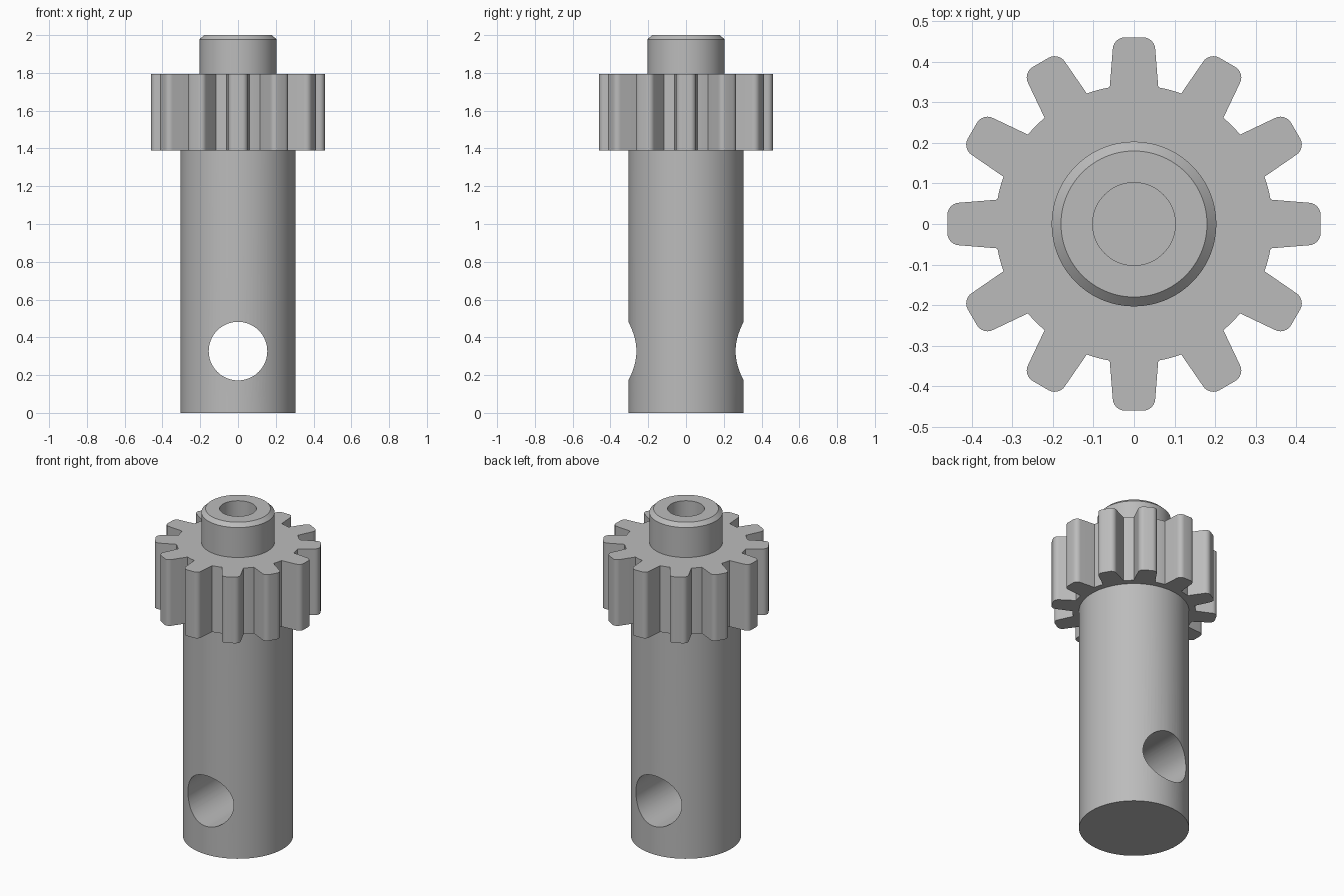
import bpy, bmesh, math
from mathutils import Matrix, Vector

if "Cube" in bpy.data.objects:
    bpy.data.objects.remove(bpy.data.objects["Cube"], do_unlink=True)

steel = bpy.data.materials.new("plain grey steel")
steel.use_nodes = True
GREY = (0.5, 0.5, 0.5, 1)
steel.diffuse_color = GREY
steel.node_tree.nodes["Principled BSDF"].inputs["Base Color"].default_value = GREY

TEETH = 12
GEAR_BOTTOM, GEAR_TOP = 1.39, 1.795
SHAFT_R, COLLAR_R, BORE_R = 0.305, 0.203, 0.102
HOLE_R, HOLE_Z = 0.155, 0.327


def add_object(name, bm):
    bmesh.ops.recalc_face_normals(bm, faces=bm.faces)
    mesh = bpy.data.meshes.new(name)
    bm.to_mesh(mesh)
    bm.free()
    mesh.materials.append(steel)
    obj = bpy.data.objects.new(name, mesh)
    bpy.context.collection.objects.link(obj)
    return obj


def cylinder(name, radius, depth, matrix, sides=96):
    bm = bmesh.new()
    bmesh.ops.create_cone(bm, cap_ends=True, segments=sides, radius1=radius,
                          radius2=radius, depth=depth, matrix=matrix)
    return add_object(name, bm)


def lathe(name, profile, sides=96):
    """Turned solid; every ring is joined to the next and the ends are capped."""
    bm = bmesh.new()
    rings = [[bm.verts.new((r * math.cos(math.tau * i / sides),
                            r * math.sin(math.tau * i / sides), z))
              for i in range(sides)] for r, z in profile]
    for low, high in zip(rings, rings[1:]):
        for i in range(sides):
            j = (i + 1) % sides
            bm.faces.new((low[i], low[j], high[j], high[i]))
    bm.faces.new(rings[0])
    bm.faces.new(rings[-1])
    return add_object(name, bm)


def tooth_outline():
    """One tooth pointing along +x with rounded tip corners, then the root arc."""
    tip, half_tip, half_root, fillet, root = 0.46, 0.0525, 0.06, 0.03, 0.342
    upper = [(math.sqrt(root ** 2 - half_root ** 2), half_root)]
    for k in range(7):
        a = math.radians(90 - 15 * k)
        upper.append((tip - fillet + fillet * math.cos(a),
                      half_tip - fillet + fillet * math.sin(a)))
    points = [(x, -y) for x, y in upper] + upper[::-1]
    edge = math.asin(half_root / root)
    gap = math.tau / TEETH - 2 * edge
    points += [(root * math.cos(edge + gap * k / 4), root * math.sin(edge + gap * k / 4))
               for k in range(1, 4)]
    return [Vector((x, y, GEAR_BOTTOM)) for x, y in points]


def combine(target, other, operation):
    mod = target.modifiers.new(operation.lower(), 'BOOLEAN')
    mod.operation, mod.solver, mod.object = operation, 'EXACT', other
    bpy.context.view_layer.objects.active = target
    bpy.ops.object.modifier_apply(modifier=mod.name)
    bpy.data.objects.remove(other, do_unlink=True)


# Turned shaft with the narrower chamfered collar on top
shaft = lathe("pinion_shaft", [(SHAFT_R, 0), (SHAFT_R, 1.45), (COLLAR_R, 1.45),
                               (COLLAR_R, 1.978), (0.18, 2.0)])

# Toothed gear
bm = bmesh.new()
outline = [bm.verts.new(Matrix.Rotation(math.tau * n / TEETH, 4, 'Z') @ p)
           for n in range(TEETH) for p in tooth_outline()]
base = bm.faces.new(outline)
extruded = bmesh.ops.extrude_face_region(bm, geom=[base], use_keep_orig=True)
top = [v for v in extruded["geom"] if isinstance(v, bmesh.types.BMVert)]
bmesh.ops.translate(bm, verts=top, vec=(0, 0, GEAR_TOP - GEAR_BOTTOM))
gear = add_object("gear", bm)
combine(shaft, gear, 'UNION')

# Cross hole through the lower shaft, front to back
cross = Matrix.Translation((0, 0, HOLE_Z)) @ Matrix.Rotation(math.pi / 2, 4, 'X')
combine(shaft, cylinder("cross_hole_cutter", HOLE_R, 1, cross), 'DIFFERENCE')

# Blind bore in the collar
bore = Matrix.Translation((0, 0, 2.0))
combine(shaft, cylinder("bore_cutter", BORE_R, 0.8, bore, 64), 'DIFFERENCE')

bpy.ops.object.select_all(action='DESELECT')
shaft.select_set(True)
bpy.context.view_layer.objects.active = shaft
bpy.ops.object.shade_smooth_by_angle(angle=math.radians(25))
